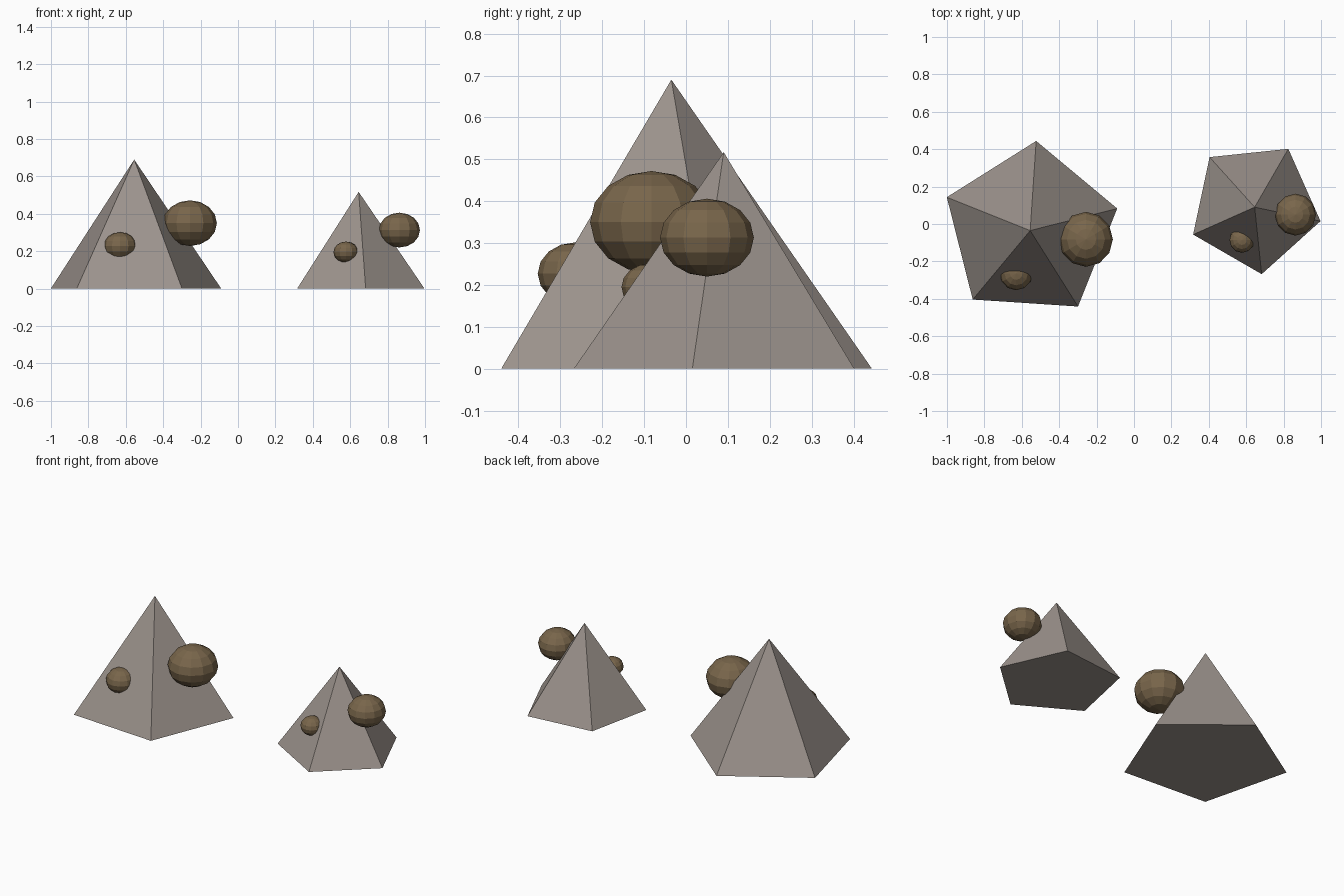
import bpy, math

if "Cube" in bpy.data.objects:
    bpy.data.objects.remove(bpy.data.objects["Cube"])


def material(name, rgb):
    m = bpy.data.materials.new(name)
    m.diffuse_color = (*rgb, 1)
    m.use_nodes = True
    m.node_tree.nodes["Principled BSDF"].inputs["Base Color"].default_value = m.diffuse_color
    return m


stone = material("grey stone", (0.33, 0.29, 0.262))
brown = material("brown", (0.19, 0.132, 0.07))


def pyramid(name, x, y, radius, height, angle):
    # five-sided cone; the first vertex of the primitive points along +y
    bpy.ops.mesh.primitive_cone_add(vertices=5, radius1=radius, radius2=0, depth=height,
                                    location=(x, y, height / 2),
                                    rotation=(0, 0, math.radians(angle - 90)))
    ob = bpy.context.object
    ob.name = name
    ob.data.materials.append(stone)


def lump(name, centre, radius):
    # flattened low-poly ball, half sunk into a pyramid face
    bpy.ops.mesh.primitive_uv_sphere_add(segments=12, ring_count=8, radius=radius, location=centre)
    ob = bpy.context.object
    ob.name = name
    ob.scale = (0.98, 1.0, 0.83)
    ob.data.materials.append(brown)


# large rock with its two lumps
pyramid("large_pyramid", -0.555, -0.035, 0.48, 0.69, 14.2)
lump("large_pyramid_side_lump", (-0.257, -0.082, 0.35), 0.147)
lump("large_pyramid_front_lump", (-0.63, -0.264, 0.227), 0.09)

# small rock with its two lumps
pyramid("small_pyramid", 0.645, 0.09, 0.36, 0.517, -12)
lump("small_pyramid_side_lump", (0.863, 0.05, 0.313), 0.112)
lump("small_pyramid_front_lump", (0.577, -0.086, 0.195), 0.068)
